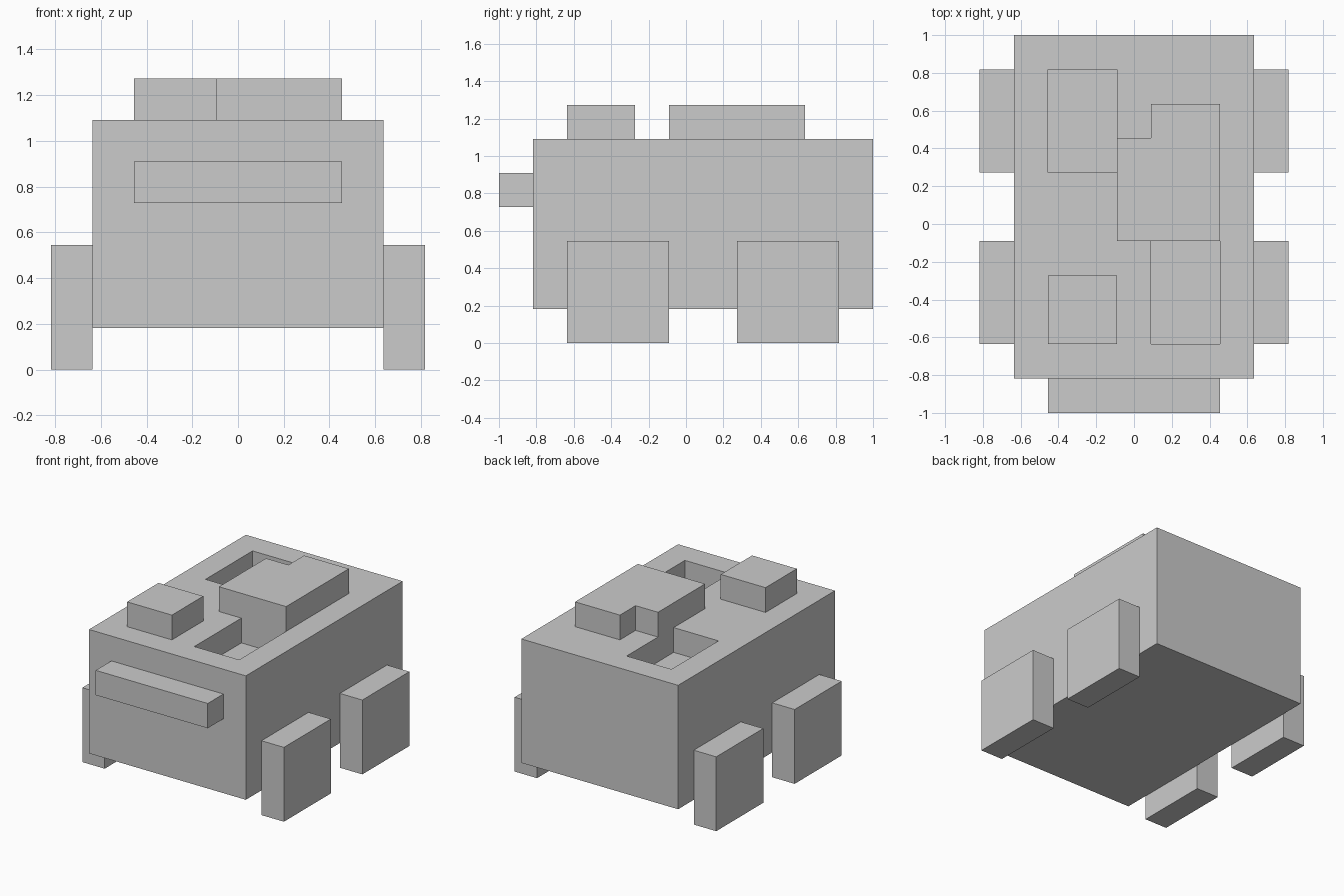
import bpy
import bmesh

if "Cube" in bpy.data.objects:
    bpy.data.objects.remove(bpy.data.objects["Cube"])

U = 2 / 22  # the model sits on a grid of 22 units along its length


def prism(name, outline, z0, z1):
    """Extrude an xy outline (grid units, counter-clockwise) from z0 to z1."""
    bm = bmesh.new()
    base = bm.faces.new([bm.verts.new((x * U, y * U, z0 * U)) for x, y in outline])
    top = bmesh.ops.extrude_face_region(bm, geom=[base], use_keep_orig=True)
    verts = [g for g in top["geom"] if isinstance(g, bmesh.types.BMVert)]
    bmesh.ops.translate(bm, verts=verts, vec=(0, 0, (z1 - z0) * U))
    bmesh.ops.recalc_face_normals(bm, faces=bm.faces)
    mesh = bpy.data.meshes.new(name)
    bm.to_mesh(mesh)
    bm.free()
    obj = bpy.data.objects.new(name, mesh)
    bpy.context.collection.objects.link(obj)
    return obj


def box(name, x0, x1, y0, y1, z0, z1):
    return prism(name, [(x0, y0), (x1, y0), (x1, y1), (x0, y1)], z0, z1)


# Main body
body = box("body", -7, 7, -9, 11, 2, 12)

# Two recesses sunk into the top
for name, x0, x1, y0, y1 in (("front_recess_cutter", 1, 5, -7, -1),
                             ("rear_recess_cutter", -5, -1, 3, 9)):
    cutter = box(name, x0, x1, y0, y1, 10, 15)
    cutter.hide_render = True
    cutter.display_type = 'WIRE'
    cut = body.modifiers.new(name, 'BOOLEAN')
    cut.operation = 'DIFFERENCE'
    cut.solver = 'EXACT'
    cut.object = cutter

# Raised blocks on the top
box("small_top_block", -5, -1, -7, -3, 12, 14)
prism("stepped_top_block",
      [(-1, -1), (5, -1), (5, 7), (1, 7), (1, 5), (-1, 5)], 12, 14)

# Front bar
box("front_bar", -5, 5, -11, -9, 8, 10)

# Four legs on the sides
for end, y0, y1 in (("front", -7, -1), ("rear", 3, 9)):
    for side, x0 in (("left", -9), ("right", 7)):
        box(f"{end}_{side}_leg", x0, x0 + 2, y0, y1, 0, 6)
